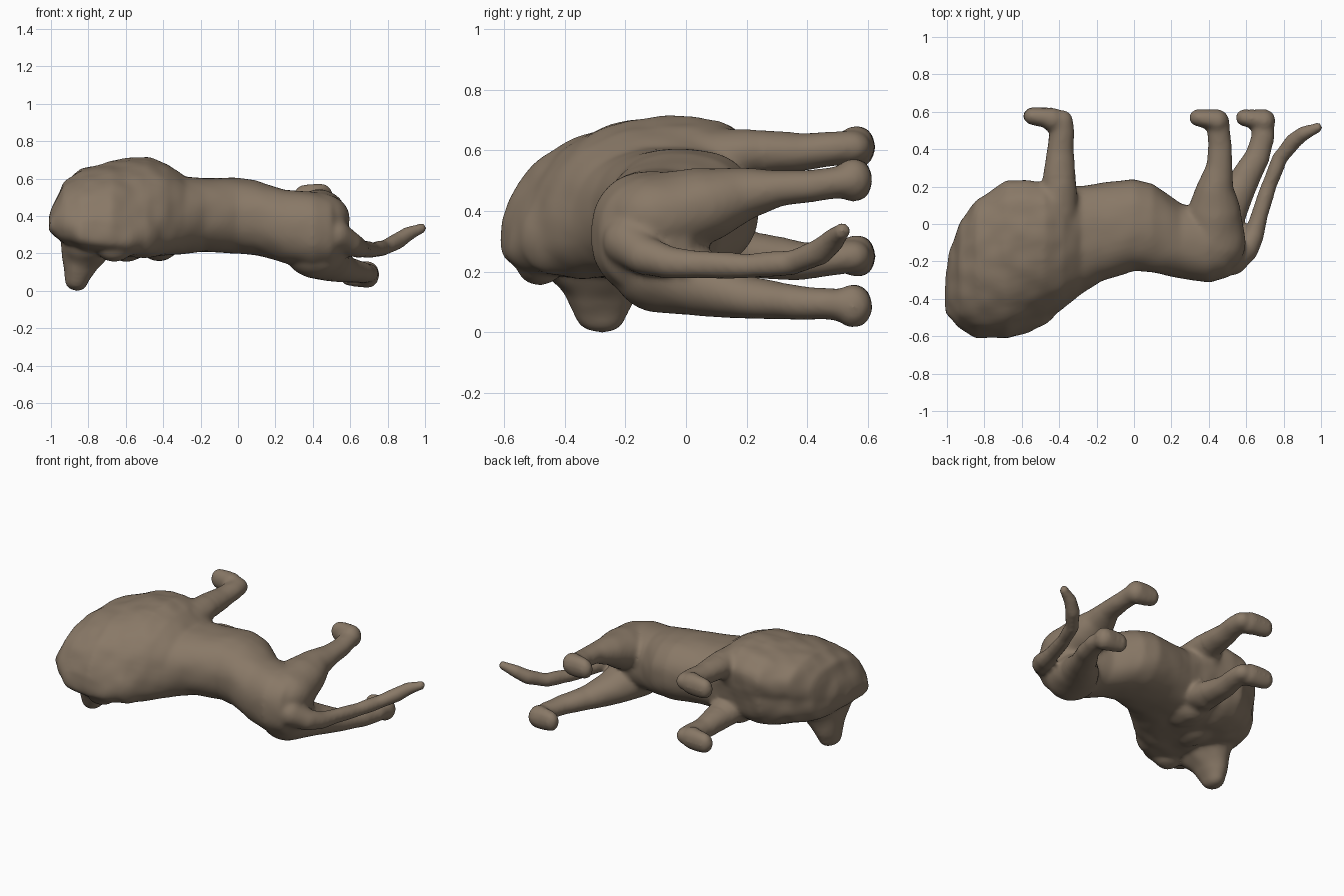
import bpy, bmesh, math
from mathutils import Vector, Matrix, noise

bm = bmesh.new()


def blob(c, r):
    m = Matrix.Translation(Vector(c)) @ Matrix.Diagonal((r[0], r[1], r[2], 1))
    bmesh.ops.create_icosphere(bm, subdivisions=3, radius=1, matrix=m)


def limb(pts, zs=0.85, ys=1.0):
    """Round limb: overlapping blobs interpolated along (x, y, z, r) points."""
    for a, b in zip(pts, pts[1:]):
        a, b = Vector(a), Vector(b)
        n = max(2, int((b - a).length / 0.015))
        for i in range(n + 1):
            p = a.lerp(b, i / n)
            blob(p[:3], (p[3], p[3] * ys, p[3] * zs))


def paw(x, y, z):
    """Broad flat-soled paw: heel, arch and toes, pointing to -x."""
    for dx, r in ((-0.01, (0.062, 0.065, 0.072)), (-0.04, (0.055, 0.056, 0.072)),
                  (-0.075, (0.055, 0.052, 0.07)), (-0.11, (0.052, 0.048, 0.064))):
        blob((x + dx, y - r[1], z), r)


def loft(rings, seg=48):
    """Skin of sections (x, ymin, ymax, zmin, zmax); the mane is sheared and flat below."""
    loops = []
    for x, y0, y1, z0, z1 in rings:
        mane = max(0.0, min(1.0, (-0.2 - x) / 0.3))
        loop = []
        for i in range(seg):
            t = 2 * math.pi * i / seg
            c, s = math.cos(t), math.sin(t)
            power = 0.88 - (0.28 * mane if s < 0 else 0)
            c = math.copysign(abs(c) ** power, c)
            s = math.copysign(abs(s) ** power, s)
            dz = s * (z1 - z0) / 2
            skew = 0.45 * mane * dz if c < 0 or s > 0 else 0.1 * mane * dz
            y = (y0 + y1) / 2 + c * (y1 - y0) / 2 + skew * min(1, (y1 - y0) / 0.7)
            loop.append(bm.verts.new((x, min(max(y, -0.61), 0.24), (z0 + z1) / 2 + dz)))
        loops.append(loop)
    faces = [bm.faces.new(loops[0]), bm.faces.new(loops[-1][::-1])]
    for a, b in zip(loops, loops[1:]):
        for i in range(seg):
            j = (i + 1) % seg
            faces.append(bm.faces.new((a[i], b[i], b[j], a[j])))
    bmesh.ops.recalc_face_normals(bm, faces=faces)


# Trunk with mane, chest, waist and rump
loft([(-1.01, -0.48, -0.25, 0.32, 0.40), (-0.975, -0.505, -0.11, 0.29, 0.48),
      (-0.93, -0.54, 0.01, 0.255, 0.58), (-0.84, -0.575, 0.11, 0.22, 0.65),
      (-0.68, -0.58, 0.21, 0.19, 0.695), (-0.58, -0.535, 0.21, 0.18, 0.71),
      (-0.48, -0.495, 0.20, 0.18, 0.715), (-0.38, -0.44, 0.20, 0.19, 0.68),
      (-0.28, -0.37, 0.20, 0.20, 0.61), (-0.18, -0.31, 0.22, 0.21, 0.605),
      (0.0, -0.25, 0.24, 0.20, 0.605), (0.1, -0.26, 0.215, 0.19, 0.59),
      (0.25, -0.29, 0.11, 0.15, 0.54), (0.4, -0.315, 0.08, 0.12, 0.53),
      (0.5, -0.285, 0.05, 0.13, 0.50), (0.55, -0.23, 0.01, 0.17, 0.44),
      (0.575, -0.18, -0.06, 0.23, 0.36)])

# Shoulder and mane lumps
blob((-0.45, 0.05, 0.55), (0.14, 0.19, 0.14))
blob((-0.66, -0.48, 0.235), (0.10, 0.085, 0.08))
blob((-0.6, -0.15, 0.22), (0.1, 0.14, 0.06))
blob((-0.42, 0.0, 0.23), (0.1, 0.15, 0.07))

# Head turned sideways: broad brow tapering to a blunt muzzle
limb([(-0.81, -0.30, 0.25, 0.14), (-0.835, -0.29, 0.17, 0.10),
      (-0.852, -0.28, 0.10, 0.077), (-0.86, -0.28, 0.055, 0.062)], 0.9, 1.35)

# Front legs
for z, base in ((0.60, 0.575), (0.24, 0.30)):
    mid = base + (z - base) * 0.7
    limb([(-0.42, 0.06, base, 0.12), (-0.40, 0.2, mid, 0.095), (-0.395, 0.38, z - 0.005, 0.074),
          (-0.385, 0.48, z + 0.005, 0.068), (-0.39, 0.545, z + 0.01, 0.066)])
    paw(-0.43, 0.625, z + 0.012)

# Hind legs
limb([(0.43, -0.1, 0.38, 0.17), (0.43, 0.05, 0.42, 0.145), (0.43, 0.17, 0.455, 0.105),
      (0.455, 0.3, 0.475, 0.072), (0.46, 0.42, 0.485, 0.064), (0.45, 0.53, 0.5, 0.062)])
paw(0.455, 0.615, 0.503)
limb([(0.42, -0.08, 0.20, 0.16), (0.48, 0.06, 0.155, 0.12), (0.57, 0.2, 0.115, 0.085),
      (0.655, 0.35, 0.1, 0.068), (0.69, 0.46, 0.095, 0.062), (0.69, 0.53, 0.088, 0.062)])
paw(0.705, 0.615, 0.088)

# Tail
limb([(0.52, -0.19, 0.30, 0.085), (0.60, -0.14, 0.255, 0.065), (0.64, -0.06, 0.23, 0.055),
      (0.67, 0.04, 0.225, 0.047), (0.72, 0.2, 0.22, 0.043), (0.78, 0.35, 0.23, 0.043),
      (0.85, 0.44, 0.265, 0.044), (0.91, 0.485, 0.305, 0.041), (0.98, 0.515, 0.335, 0.03)], 1)

mesh = bpy.data.meshes.new("reclining_lion")
bm.to_mesh(mesh)
bm.free()
lion = bpy.data.objects.new("reclining_lion", mesh)
bpy.context.collection.objects.link(lion)

# Fuse everything into one smooth skin
rm = lion.modifiers.new("fuse", 'REMESH')
rm.mode = 'VOXEL'
rm.voxel_size = 0.012
sm = lion.modifiers.new("soften", 'SMOOTH')
sm.factor = 0.5
sm.iterations = 12
bpy.context.view_layer.objects.active = lion
lion.select_set(True)
for name in ("fuse", "soften"):
    bpy.ops.object.modifier_apply(modifier=name)

# Sculpted unevenness, stronger on the mane
bm = bmesh.new()
bm.from_mesh(lion.data)
bm.normal_update()
moves = []
for v in bm.verts:
    mane = max(0.0, min(1.0, (-0.25 - v.co.x) / 0.15)) if v.co.y < 0.25 else 0
    moves.append(v.normal * noise.noise(v.co * 10) * (0.003 + 0.005 * mane))
for v, d in zip(bm.verts, moves):
    v.co += d
low = min(v.co.z for v in bm.verts)
bmesh.ops.translate(bm, verts=bm.verts, vec=(0, 0, -low))
bm.to_mesh(lion.data)
bm.free()
bpy.ops.object.shade_smooth()

# Bronze brown
mat = bpy.data.materials.new("bronze_brown")
mat.diffuse_color = (0.25, 0.19, 0.135, 1)
lion.data.materials.append(mat)
